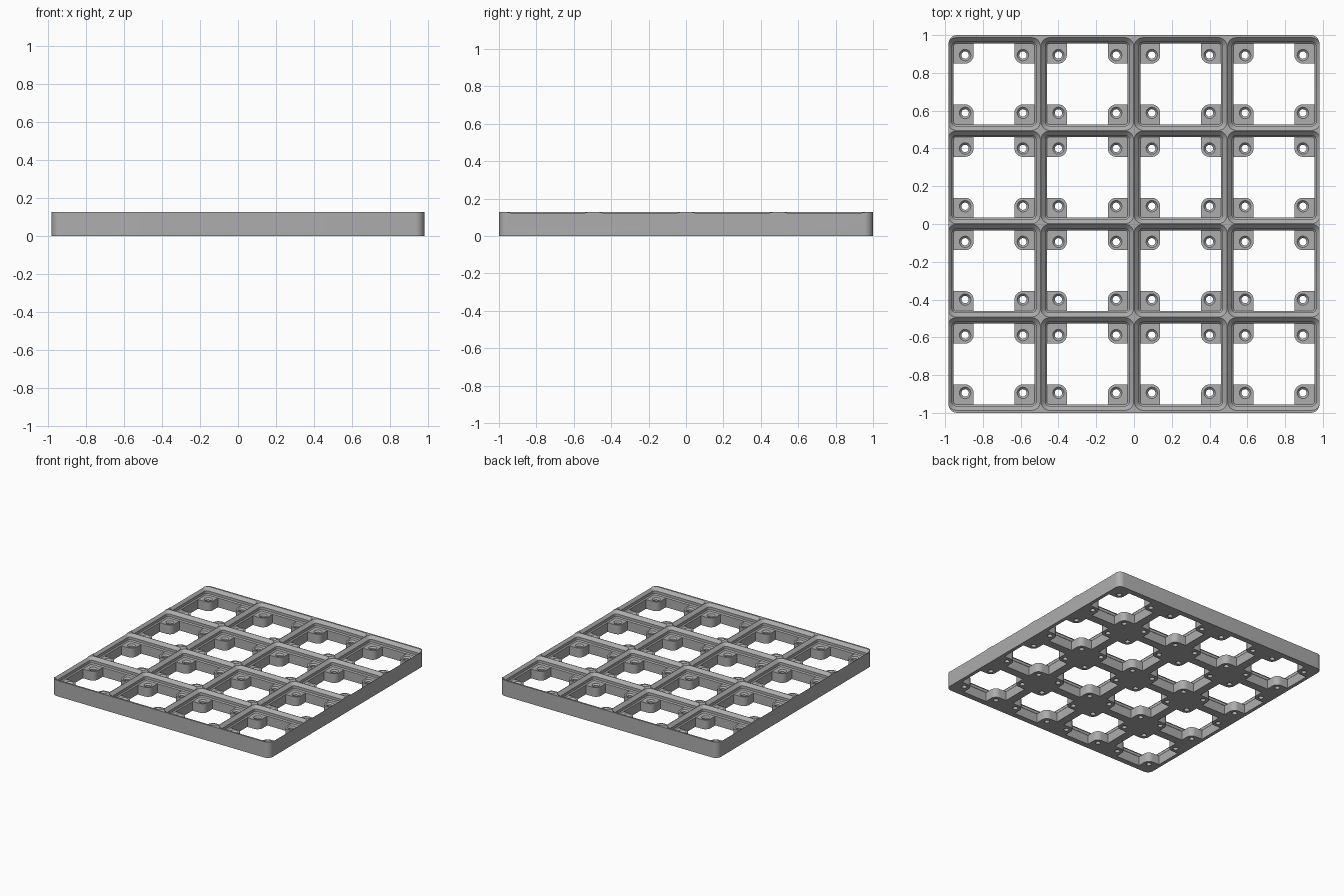
import bpy, bmesh, math

cube = bpy.data.objects.get("Cube")
if cube:
    bpy.data.objects.remove(cube, do_unlink=True)

MM = 1 / 85            # model units per millimetre
PITCH = 42             # cell spacing
N = 4
WIDTH, DEPTH, HEIGHT = 167, 170, 10.9
BASE = 6.4             # top of the corner tabs
HOLE = 13              # screw offset from the cell centre
TAB = 3.8              # tab reach around the screw

mat = bpy.data.materials.new("plain grey")
mat.use_nodes = True
colour = (0.42, 0.42, 0.42, 1)
mat.diffuse_color = colour
mat.node_tree.nodes["Principled BSDF"].inputs["Base Color"].default_value = colour


def arc(cx, cy, r, start, sweep, steps):
    return [(cx + r * math.cos(math.radians(start + sweep * i / steps)),
             cy + r * math.sin(math.radians(start + sweep * i / steps)))
            for i in range(steps + 1)]


def rounded_rect(hx, hy, r, steps=8):
    pts = []
    for sx, sy, a in ((1, 1, 0), (-1, 1, 90), (-1, -1, 180), (1, -1, 270)):
        pts += arc(sx * (hx - r), sy * (hy - r), r, a, 90, steps)
    return pts


def opening_outline(half):
    """Square opening with a rounded tab left standing in each corner."""
    inner = HOLE - TAB
    quarter = [(half, inner)] + arc(HOLE, HOLE, TAB, 270, -90, 6) + [(inner, half)]
    pts = []
    for k in range(4):
        c, s = (1, 0, -1, 0)[k], (0, 1, 0, -1)[k]
        pts += [(x * c - y * s, x * s + y * c) for x, y in quarter]
    return pts


def loft(bm, rings, ox=0, oy=0):
    """Closed solid through a stack of (outline, height) rings."""
    loops = [[bm.verts.new(((x + ox) * MM, (y + oy) * MM, z * MM)) for x, y in pts]
             for pts, z in rings]
    n = len(loops[0])
    for lo, hi in zip(loops, loops[1:]):
        for i in range(n):
            j = (i + 1) % n
            bm.faces.new((lo[i], lo[j], hi[j], hi[i]))
    bm.faces.new(loops[0][::-1])
    bm.faces.new(loops[-1])


def make_object(name, bm):
    bmesh.ops.recalc_face_normals(bm, faces=bm.faces)
    me = bpy.data.meshes.new(name)
    bm.to_mesh(me)
    bm.free()
    me.materials.append(mat)
    ob = bpy.data.objects.new(name, me)
    bpy.context.collection.objects.link(ob)
    return ob


centres = [(i - (N - 1) / 2) * PITCH for i in range(N)]
cells = [(x, y) for x in centres for y in centres]

# Solid plate with rounded corners
bm = bmesh.new()
outline = rounded_rect(WIDTH / 2, DEPTH / 2, 4)
loft(bm, [(outline, 0), (outline, HEIGHT)])
plate = make_object("grid_plate", bm)

# Stepped sockets: short chamfer, vertical wall, long chamfer
socket = [(18.15, 1.15, BASE), (18.85, 1.85, BASE + 0.7),
          (18.85, 1.85, BASE + 2.5), (20.85, 3.85, BASE + 4.5)]
bm = bmesh.new()
for x, y in cells:
    loft(bm, [(rounded_rect(h, h, r), z) for h, r, z in socket]
         + [(rounded_rect(20.85, 20.85, 3.85), HEIGHT + 2)], x, y)
sockets = make_object("socket_cutter", bm)

# Openings through the floor, leaving the corner tabs
bm = bmesh.new()
for x, y in cells:
    pts = opening_outline(18.15)
    loft(bm, [(pts, -2), (pts, BASE + 0.01)], x, y)
openings = make_object("opening_cutter", bm)

# Countersunk screw holes in the tabs
bm = bmesh.new()
for x, y in cells:
    for sx in (-1, 1):
        for sy in (-1, 1):
            rings = [(arc(0, 0, r, 0, 337.5, 15), z) for r, z in
                     ((1.65, -2), (1.65, BASE - 1), (2.6, BASE), (2.6, BASE + 1))]
            loft(bm, rings, x + sx * HOLE, y + sy * HOLE)
holes = make_object("screw_hole_cutter", bm)

for cutter in (sockets, openings, holes):
    mod = plate.modifiers.new(cutter.name, 'BOOLEAN')
    mod.object = cutter
    mod.operation = 'DIFFERENCE'
    mod.solver = 'EXACT'

# Bake the cuts and remove the cutters
bpy.context.view_layer.update()
graph = bpy.context.evaluated_depsgraph_get()
result = bpy.data.meshes.new_from_object(plate.evaluated_get(graph))
plate.modifiers.clear()
plate.data = result
for cutter in (sockets, openings, holes):
    bpy.data.objects.remove(cutter, do_unlink=True)

bpy.ops.object.select_all(action='DESELECT')
plate.select_set(True)
bpy.context.view_layer.objects.active = plate
bpy.ops.object.shade_smooth_by_angle(angle=math.radians(30))
